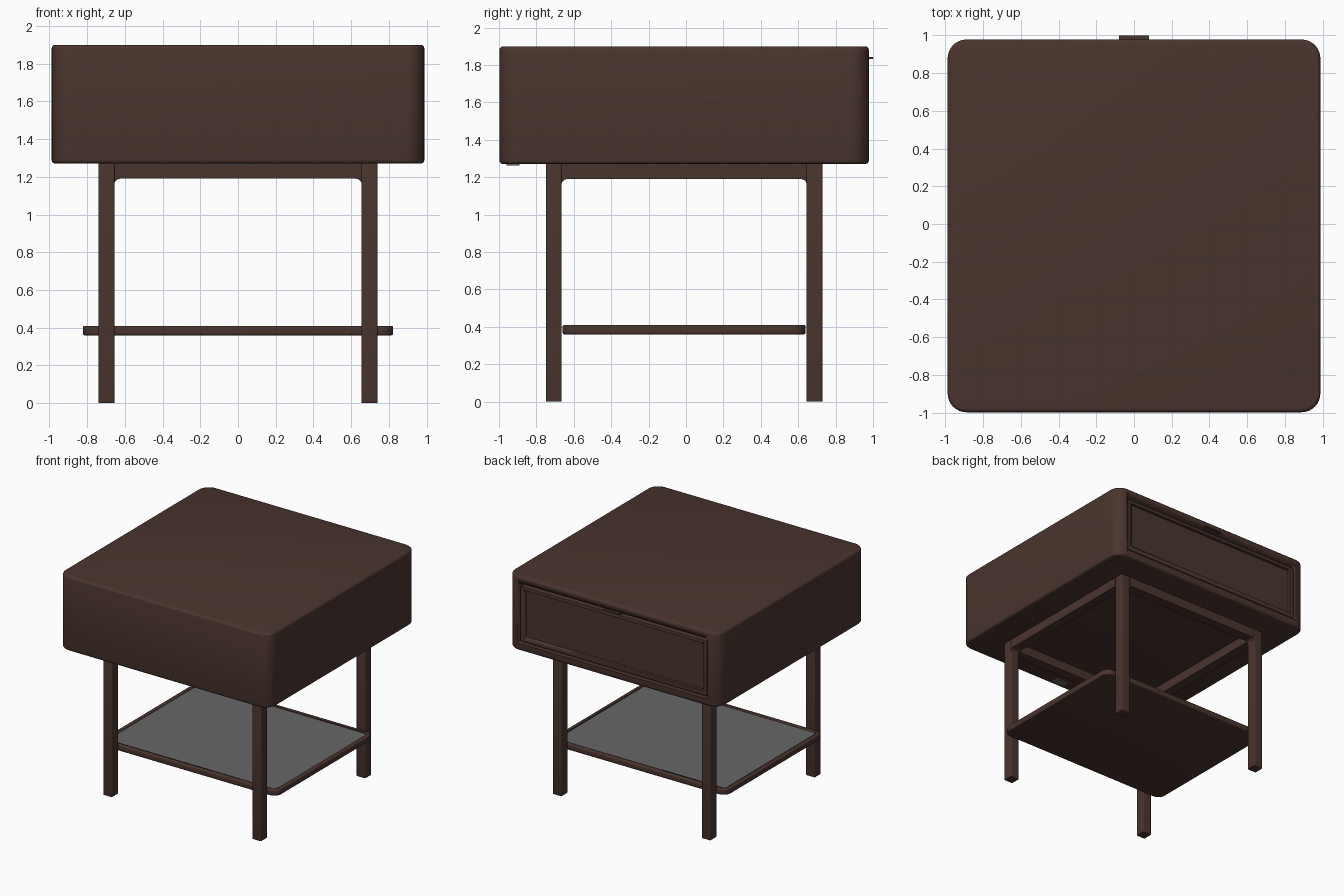
import bpy, bmesh, math
from mathutils import Matrix

if "Cube" in bpy.data.objects:
    bpy.data.objects.remove(bpy.data.objects["Cube"])


def material(name, rgb):
    m = bpy.data.materials.new(name)
    m.diffuse_color = (*rgb, 1)
    m.use_nodes = True
    m.node_tree.nodes["Principled BSDF"].inputs["Base Color"].default_value = m.diffuse_color
    return m


WOOD = material("dark walnut", (0.068, 0.035, 0.027))
GREY = material("grey inlay", (0.135, 0.135, 0.135))
CY = -0.01  # y centre of the furniture, drawer lip excluded


def finish(bm, name, mat):
    bmesh.ops.recalc_face_normals(bm, faces=bm.faces[:])
    me = bpy.data.meshes.new(name)
    bm.to_mesh(me)
    bm.free()
    ob = bpy.data.objects.new(name, me)
    bpy.context.scene.collection.objects.link(ob)
    me.materials.append(mat)
    bpy.ops.object.select_all(action='DESELECT')
    ob.select_set(True)
    bpy.context.view_layer.objects.active = ob
    bpy.ops.object.shade_smooth_by_angle(angle=math.radians(35))
    return ob


def box(name, x, y, z, mat=WOOD, radius=0, edge=0, axis=2):
    """Box from ranges; radius rounds edges along axis, edge softens both ends."""
    bm = bmesh.new()
    size = [r[1] - r[0] for r in (x, y, z)]
    mid = [(r[0] + r[1]) / 2 for r in (x, y, z)]
    bmesh.ops.create_cube(bm, size=1, matrix=Matrix.Translation(mid) @ Matrix.Diagonal((*size, 1)))

    def along(e):
        d = e.verts[0].co - e.verts[1].co
        return abs(d[axis]) > 0.9 * d.length

    if radius:
        bmesh.ops.bevel(bm, geom=[e for e in bm.edges if along(e)], offset=radius,
                        segments=8, profile=0.5, affect='EDGES')
    if edge:
        caps = [f for f in bm.faces if abs(f.normal[axis]) > 0.9]
        edges = list({e for f in caps for e in f.edges})
        bmesh.ops.bevel(bm, geom=edges, offset=edge, segments=3, profile=0.5, affect='EDGES')
    return finish(bm, name, mat)


def cut(target, *cutters):
    for c in cutters:
        mod = target.modifiers.new("cut", 'BOOLEAN')
        mod.operation = 'DIFFERENCE'
        mod.solver = 'EXACT'
        mod.object = c
        bpy.context.view_layer.objects.active = target
        bpy.ops.object.modifier_apply(modifier=mod.name)
        bpy.data.objects.remove(c)


# Cabinet body with drawer opening at the back
body = box("cabinet_body", (-.988, .988), (-.998, .978), (1.27, 1.9), radius=.1, edge=.02)
cut(body, box("opening_cutter", (-.888, .888), (.91, 1.1), (1.33, 1.843), radius=.02, axis=1))

# Drawer front with a recessed panel
drawer = box("drawer_front", (-.873, .873), (.90, .965), (1.345, 1.812), radius=.015, edge=.004, axis=1)
cut(drawer, box("panel_cutter", (-.835, .835), (.94, 1.1), (1.385, 1.785), radius=.015, axis=1))

# Finger tab above the drawer
box("drawer_tab", (-.08, .08), (.90, 1.0), (1.832, 1.842))

# Small plate under the front edge
box("underside_plate", (-.06, .06), (-.96, -.89), (1.264, 1.272), GREY)

# Legs
O, I = .739, .655
for sx, nx in ((-1, "left"), (1, "right")):
    for sy, ny in ((-1, "front"), (1, "back")):
        xs = sorted((sx * O, sx * I))
        ys = sorted((CY + sy * O, CY + sy * I))
        box(f"{ny}_{nx}_leg", xs, ys, (0, 1.275), radius=.008, edge=.004)


# Aprons with rounded inner corners
def apron(name, angle):
    r = .03
    arc = [(-I + r - r * math.cos(t), 1.16 + r * math.sin(t))
           for t in (i * math.pi / 12 for i in range(7))]
    prof = [(-I, 1.275)] + arc + [(-x, z) for x, z in reversed(arc)] + [(I, 1.275)]
    bm = bmesh.new()
    f = bm.faces.new([bm.verts.new((x, -O, z)) for x, z in prof])
    ext = bmesh.ops.extrude_face_region(bm, geom=[f])
    bmesh.ops.translate(bm, vec=(0, O - I, 0),
                        verts=[v for v in ext['geom'] if isinstance(v, bmesh.types.BMVert)])
    bm.transform(Matrix.Translation((0, CY, 0)) @ Matrix.Rotation(angle, 4, 'Z'))
    finish(bm, name, WOOD)


for i, side in enumerate(("front", "right", "back", "left")):
    apron(side + "_apron", i * math.pi / 2)

# Lower shelf tray with grey inlay
shelf = box("lower_shelf", (-.822, .822), (CY - .65, CY + .65), (.36, .41), radius=.07, edge=.01)
cut(shelf, box("tray_cutter", (-.79, .79), (CY - .618, CY + .618), (.397, .5), radius=.04))
box("shelf_inlay", (-.788, .788), (CY - .616, CY + .616), (.393, .402), GREY, radius=.04)
